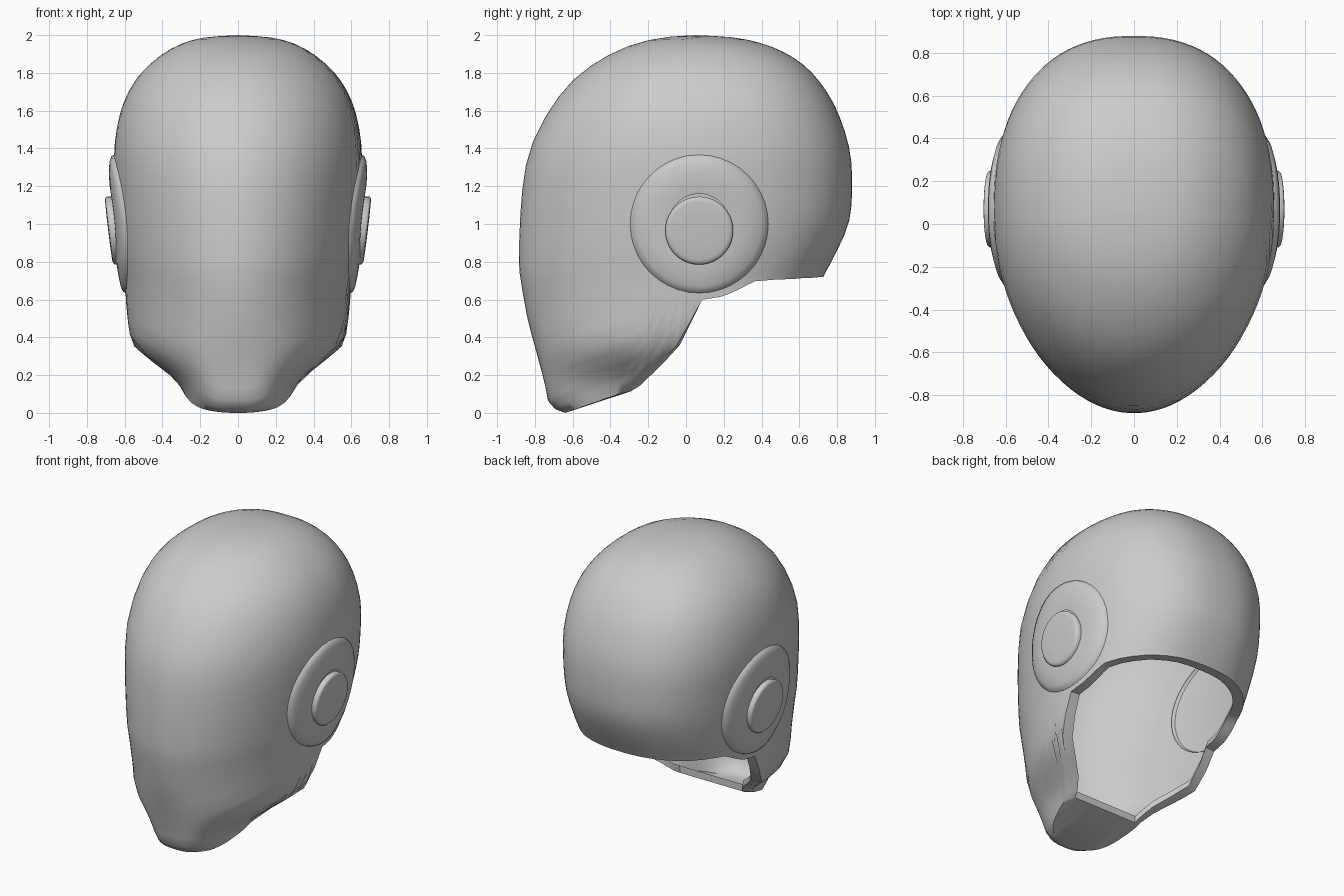
import bpy, math

if "Cube" in bpy.data.objects:
    bpy.data.objects.remove(bpy.data.objects["Cube"])

# Horizontal key sections: height, half width, front y, back y, front squareness
KEYS = [
    (0.00, .24, -.64, .60, 2.6), (0.04, .28, -.72, .60, 2.8), (0.14, .315, -.745, .60, 3.0),
    (0.22, .39, -.765, .62, 2.7), (0.35, .55, -.80, .65, 2.2), (0.50, .585, -.84, .68, 2.0),
    (0.70, .60, -.875, .72, 2.0), (0.80, .615, -.885, .77, 2.0), (1.00, .635, -.88, .86, 2.0),
    (1.20, .65, -.865, .88, 2.0), (1.40, .655, -.825, .865, 2.0), (1.60, .62, -.725, .80, 2.0),
    (1.75, .55, -.61, .71, 2.0), (1.86, .45, -.47, .60, 2.0), (1.94, .33, -.31, .45, 2.0),
    (1.985, .19, -.14, .27, 2.0), (2.00, 0, .05, .05, 2.0)]
# Side outline of the lower rim: y, z
RIM = [(-.64, 0), (-.33, .11), (-.30, .14), (-.06, .34), (.02, .48), (.07, .60),
       (.20, .62), (.37, .70), (.73, .72)]
YC, TOP = .05, len(KEYS) - 1
COLS, ROWS = 96, 26


def section(k):
    """Smoothly interpolated section at fractional index k."""
    i = min(int(k), TOP - 1)
    t = k - i
    p = [KEYS[max(0, min(TOP, i + j))] for j in (-1, 0, 1, 2)]
    return [b + .5 * t * (c - a + t * (2*a - 5*b + 4*c - d + t * (3*(b - c) + d - a)))
            for a, b, c, d in zip(*p)]


def shell_point(theta, k):
    z, a, yf, yb, n = section(k)
    if math.sin(theta) > 0:
        n = 2.35
    c, s = math.cos(theta), math.sin(theta)
    x = math.copysign(a * abs(c) ** (2 / n), c)
    y = YC + abs(s) ** (2 / n) * ((yb - YC) if s > 0 else (yf - YC))
    return x, y, z


def rim_z(y):
    if y <= RIM[0][0]:
        return RIM[0][1]
    for (y0, z0), (y1, z1) in zip(RIM, RIM[1:]):
        if y <= y1:
            return z0 + (z1 - z0) * (y - y0) / (y1 - y0)
    return RIM[-1][1]


def rim_index(theta):
    """Lowest section index that is still above the rim."""
    k = 10.0
    while k > 0:
        x, y, z = shell_point(theta, k)
        if z < rim_z(y):
            return k
        k -= .02
    return 0.0


def shell_x(y, z):
    """Half width of the shell at a given y and z."""
    lo, hi = 0, TOP
    for _ in range(30):
        mid = (lo + hi) / 2
        lo, hi = (mid, hi) if section(mid)[0] < z else (lo, mid)
    _, a, yf, yb, n = section(lo)
    n = 2.35 if y > YC else n
    r = (y - YC) / ((yb if y > YC else yf) - YC)
    return a * max(0, 1 - abs(r) ** n) ** (1 / n)


grey = bpy.data.materials.new("light_grey")
grey.diffuse_color = (.6, .6, .6, 1)
grey.use_nodes = True
grey.node_tree.nodes["Principled BSDF"].inputs["Base Color"].default_value = grey.diffuse_color


def make(name, verts, faces, angle):
    me = bpy.data.meshes.new(name)
    me.from_pydata(verts, [], faces)
    me.materials.append(grey)
    ob = bpy.data.objects.new(name, me)
    bpy.context.collection.objects.link(ob)
    bpy.ops.object.select_all(action='DESELECT')
    ob.select_set(True)
    bpy.context.view_layer.objects.active = ob
    bpy.ops.object.shade_smooth_by_angle(angle=math.radians(angle))
    return ob


def ring_faces(rows, cols, flip=False):
    out = []
    for r in range(rows - 1):
        for c in range(cols):
            d = (c + 1) % cols
            f = (r*cols + c, r*cols + d, (r+1)*cols + d, (r+1)*cols + c)
            out.append(f[::-1] if flip else f)
    return out


# Helmet shell with rolled-in lower lip and chin underside
lip_top, lip, body = [], [], [[] for _ in range(ROWS)]
for c in range(COLS):
    th = 2 * math.pi * (c + .5) / COLS
    k0 = rim_index(th)
    for r in range(ROWS):
        body[r].append(shell_point(th, k0 + (TOP - .08 - k0) * r / (ROWS - 1)))
    x, y, z = body[0][c]
    if y < -.33:
        inner = (x * .86, -.29, .115)
    else:
        d = math.hypot(x, y - .1)
        w = .07 / d
        inner = (x * (1 - w), y + (.1 - y) * w, z + .005)
    lip.append(inner)
    lip_top.append((inner[0] * 1.03, inner[1], inner[2] + .05))
verts = lip_top + lip + [p for row in body for p in row]
faces = ring_faces(ROWS + 2, COLS)
faces.append(tuple((ROWS + 1) * COLS + c for c in range(COLS)))
make("helmet_shell", verts, faces, 50)

# Ear covers: raised pad following the shell, with a flat round cap
PAD = [(.375, -.02), (.36, .012), (.33, .024), (.27, .03), (.21, .03), (.16, .025)]
CAP = [(.18, -.04), (.18, -.012), (.172, -.003), (.155, 0), (.08, .002)]
SEG = 40
for side, label in ((1, "right"), (-1, "left")):
    pad, cap = [], []
    for r, h in PAD:
        for i in range(SEG):
            a = 2 * math.pi * i / SEG
            y, z = .07 + r * math.cos(a), 1.0 + r * math.sin(a)
            pad.append((side * (shell_x(y, z) + h), y, z))
    for r, h in CAP:
        for i in range(SEG):
            a = 2 * math.pi * i / SEG
            y, z = .07 + r * math.cos(a), .965 + r * math.sin(a)
            cap.append((side * (.685 + .12 * (z - .965) + h), y, z))
    flip = side < 0
    make(label + "_ear_pad", pad, ring_faces(len(PAD), SEG, flip), 60)
    end = [(len(CAP) - 1) * SEG + i for i in range(SEG)]
    make(label + "_ear_cap", cap,
         ring_faces(len(CAP), SEG, flip) + [tuple(end[::-1] if flip else end)], 50)
